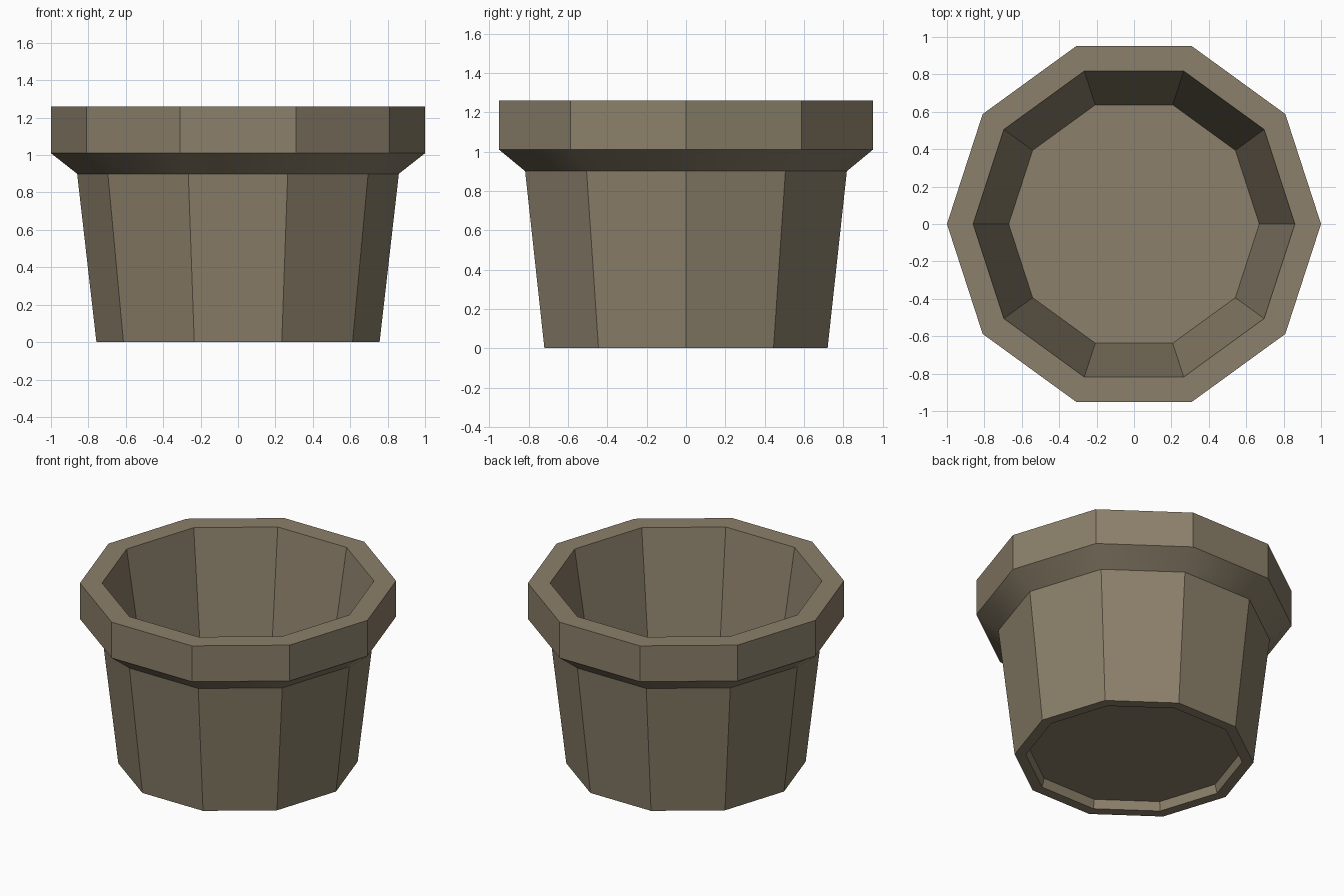
import bpy
import bmesh
from math import cos, sin, tau, radians

cube = bpy.data.objects.get("Cube")
if cube:
    bpy.data.objects.remove(cube, do_unlink=True)

SIDES = 10

# Single clay colour
clay = bpy.data.materials.new("clay")
clay.use_nodes = True
colour = (0.26, 0.215, 0.145, 1)
clay.diffuse_color = colour
clay.node_tree.nodes["Principled BSDF"].inputs["Base Color"].default_value = colour

# (radius, height): recessed base, foot, tapered wall, flare, rim, inner wall, floor
profile = [(0.67, 0.06), (0.685, 0), (0.757, 0), (0.86, 0.9), (1, 1.01),
           (1, 1.26), (0.86, 1.26), (0.67, 0.08)]

bm = bmesh.new()
rings = [[bm.verts.new((r * cos(tau * i / SIDES), r * sin(tau * i / SIDES), z))
          for i in range(SIDES)] for r, z in profile]
for low, high in zip(rings, rings[1:]):
    for i in range(SIDES):
        j = (i + 1) % SIDES
        bm.faces.new((low[i], low[j], high[j], high[i]))
# Underside and inside floor
bm.faces.new(rings[0][::-1])
bm.faces.new(rings[-1])
bmesh.ops.recalc_face_normals(bm, faces=bm.faces)

mesh = bpy.data.meshes.new("plant_pot")
bm.to_mesh(mesh)
bm.free()
mesh.materials.append(clay)
pot = bpy.data.objects.new("plant_pot", mesh)
bpy.context.collection.objects.link(pot)

# Flat panels, with the flare under the rim blended smoothly
bpy.ops.object.select_all(action='DESELECT')
pot.select_set(True)
bpy.context.view_layer.objects.active = pot
bpy.ops.object.shade_smooth_by_angle(angle=radians(30))
